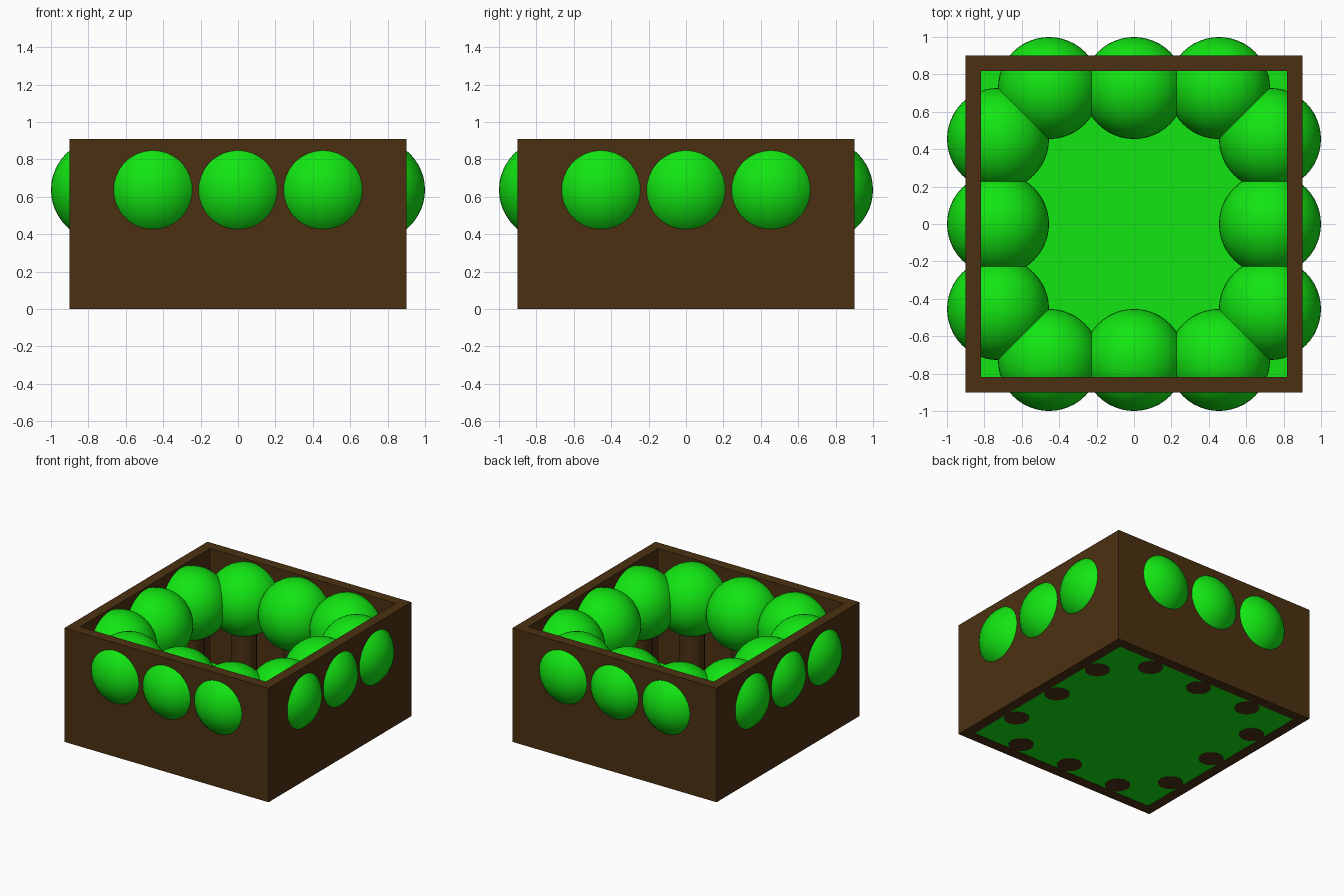
import bpy, bmesh
from mathutils import Matrix

if "Cube" in bpy.data.objects:
    bpy.data.objects.remove(bpy.data.objects["Cube"])


def material(name, rgb):
    m = bpy.data.materials.new(name)
    m.diffuse_color = (*rgb, 1)
    m.use_nodes = True
    m.node_tree.nodes["Principled BSDF"].inputs["Base Color"].default_value = m.diffuse_color
    return m


BROWN = material("dark brown", (0.071, 0.030, 0.0058))
GREEN = material("bright green", (0.006, 0.79, 0.006))


def add_object(name, bm, mat, smooth=False):
    bmesh.ops.recalc_face_normals(bm, faces=bm.faces)
    me = bpy.data.meshes.new(name)
    bm.to_mesh(me)
    bm.free()
    me.materials.append(mat)
    ob = bpy.data.objects.new(name, me)
    bpy.context.collection.objects.link(ob)
    if smooth:
        bpy.context.view_layer.objects.active = ob
        ob.select_set(True)
        bpy.ops.object.shade_smooth_by_angle()
        ob.select_set(False)
    return ob


# Square planter wall, open at top and bottom
OUT, INN, H = 0.90, 0.818, 0.909
corners = [(-1, -1), (1, -1), (1, 1), (-1, 1)]
bm = bmesh.new()
rings = [[bm.verts.new((x * r, y * r, z)) for x, y in corners]
         for r, z in ((OUT, 0), (OUT, H), (INN, H), (INN, 0))]
for k in range(4):
    a, b = rings[k], rings[(k + 1) % 4]
    for i in range(4):
        j = (i + 1) % 4
        bm.faces.new((a[i], a[j], b[j], b[i]))
add_object("planter_wall", bm, BROWN)

# Grass floor, a flat sheet
bm = bmesh.new()
bm.faces.new([bm.verts.new((x * INN, y * INN, 0.002)) for x, y in corners])
floor = add_object("grass_floor", bm, GREEN)
if floor.data.polygons[0].normal.z < 0:
    floor.data.flip_normals()

# Three trees along each of the four sides
D, STEP, R, ZC, TRUNK_R, TRUNK_H = 0.727, 0.4545, 0.2727, 0.637, 0.091, 0.455
spots = []
for s in (-1, 1):
    for k in (-1, 0, 1):
        spots += [(k * STEP, s * D), (s * D, k * STEP)]

for n, (x, y) in enumerate(spots, 1):
    # Trunk
    bm = bmesh.new()
    bmesh.ops.create_cone(bm, cap_ends=True, segments=32, radius1=TRUNK_R,
                          radius2=TRUNK_R, depth=TRUNK_H,
                          matrix=Matrix.Translation((x, y, TRUNK_H / 2)))
    add_object(f"tree_trunk_{n}", bm, BROWN, True)
    # Round crown
    bm = bmesh.new()
    bmesh.ops.create_uvsphere(bm, u_segments=48, v_segments=24, radius=R,
                              matrix=Matrix.Translation((x, y, ZC)))
    add_object(f"tree_crown_{n}", bm, GREEN, True)
